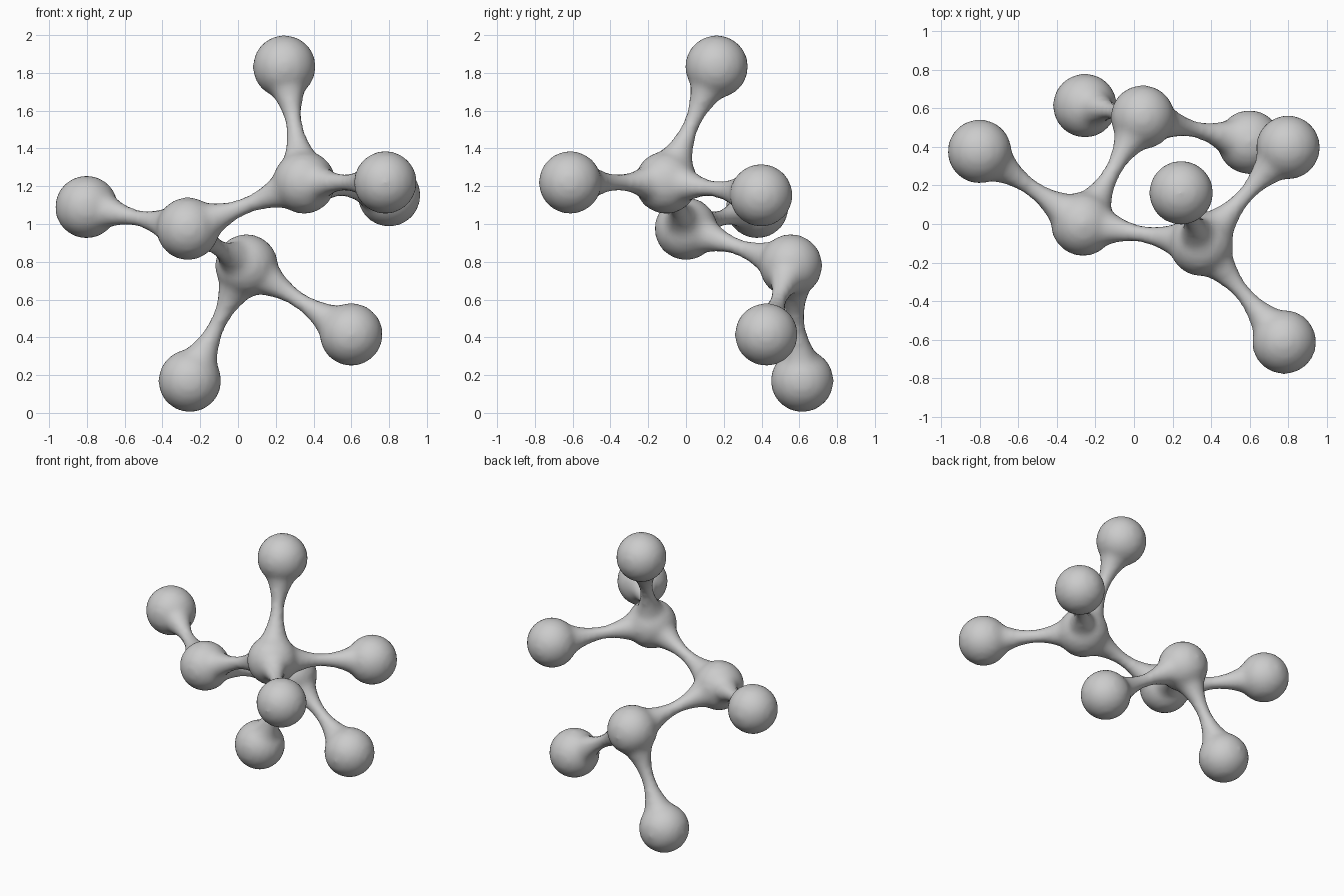
import bpy, bmesh
from math import cos, sin, tau
from mathutils import Vector, Matrix

if "Cube" in bpy.data.objects:
    bpy.data.objects.remove(bpy.data.objects["Cube"])

# Ball centres
balls = {
    "hub_left": (-0.265, 0.0, 0.975),
    "hub_upper": (0.35, -0.105, 1.22),
    "hub_lower": (0.045, 0.555, 0.78),
    "tip_left": (-0.802, 0.377, 1.09),
    "tip_top": (0.245, 0.162, 1.833),
    "tip_front": (0.78, -0.613, 1.22),
    "tip_right": (0.8, 0.398, 1.152),
    "tip_bottom": (-0.255, 0.615, 0.17),
    "tip_low_right": (0.6, 0.425, 0.415),
}
bonds = [("hub_left", "hub_upper"), ("hub_left", "hub_lower"), ("hub_left", "tip_left"),
         ("hub_upper", "tip_top"), ("hub_upper", "tip_front"), ("hub_upper", "tip_right"),
         ("hub_lower", "tip_bottom"), ("hub_lower", "tip_low_right")]
RADIUS, WAIST, FLARE, SIDES = 0.168, 0.045, 0.14, 20

bm = bmesh.new()


def add_ball(centre):
    bmesh.ops.create_icosphere(bm, subdivisions=3, radius=RADIUS,
                               matrix=Matrix.Translation(centre))


def add_neck(a, b):
    """Lathed waisted rod that flares into the balls at both ends."""
    a, b = Vector(a), Vector(b)
    mid, half = (a + b) / 2, (b - a) / 2
    turn = half.to_track_quat('Z', 'Y')
    rings = []
    for i in range(17):
        u = (i / 8 - 1) * 0.66
        r = WAIST + FLARE * u * u
        rings.append([bm.verts.new(mid + half * u + turn @ Vector(
            (r * cos(tau * k / SIDES), r * sin(tau * k / SIDES), 0))) for k in range(SIDES)])
    for lo, hi in zip(rings, rings[1:]):
        for k in range(SIDES):
            n = (k + 1) % SIDES
            bm.faces.new((lo[k], lo[n], hi[n], hi[k]))
    bm.faces.new(rings[0][::-1])
    bm.faces.new(rings[-1])


for centre in balls.values():
    add_ball(centre)
for a, b in bonds:
    add_neck(balls[a], balls[b])

mesh = bpy.data.meshes.new("molecule")
bm.to_mesh(mesh)
bm.free()
molecule = bpy.data.objects.new("molecule", mesh)
bpy.context.collection.objects.link(molecule)

# Fuse into one skin and soften the joints
fuse = molecule.modifiers.new("fuse", 'REMESH')
fuse.mode = 'VOXEL'
fuse.voxel_size = 0.02
fuse.use_smooth_shade = True
soften = molecule.modifiers.new("soften", 'SMOOTH')
soften.factor = 0.5
soften.iterations = 8
